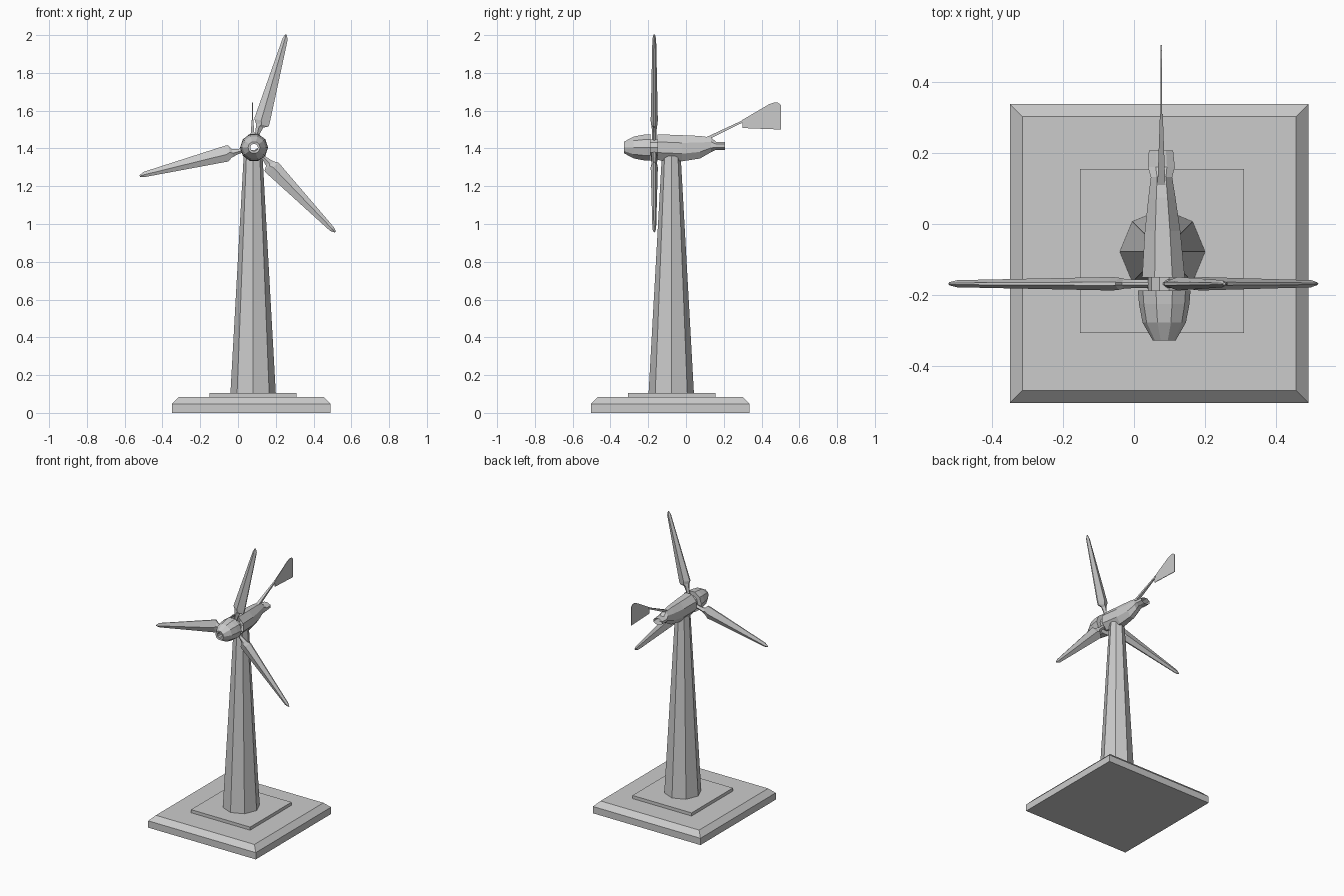
import bpy
import math

if "Cube" in bpy.data.objects:
    bpy.data.objects.remove(bpy.data.objects["Cube"])

CX, CY = 0.08, -0.078      # tower axis
HUB_Z = 1.405              # rotor axis height
ROTOR_Y = -0.168           # rotor plane


def make_mesh(name, verts, faces):
    mesh = bpy.data.meshes.new(name)
    mesh.from_pydata(verts, [], faces)
    mesh.update()
    obj = bpy.data.objects.new(name, mesh)
    bpy.context.collection.objects.link(obj)
    return obj


def loft(name, rings, cap_start=True, cap_end=True):
    """Join equal-sized rings of points with quads."""
    n = len(rings[0])
    verts = [p for ring in rings for p in ring]
    faces = []
    for r in range(len(rings) - 1):
        for i in range(n):
            j = (i + 1) % n
            faces.append((r * n + i, r * n + j, (r + 1) * n + j, (r + 1) * n + i))
    if cap_start:
        faces.append(tuple(reversed(range(n))))
    if cap_end:
        faces.append(tuple(range((len(rings) - 1) * n, len(rings) * n)))
    return make_mesh(name, verts, faces)


def square(cx, cy, half, z):
    return [(cx + sx * half, cy + sy * half, z)
            for sx, sy in ((-1, -1), (1, -1), (1, 1), (-1, 1))]


def circle_z(radius, z, n=8):
    return [(CX + radius * math.cos(2 * math.pi * i / n),
             CY + radius * math.sin(2 * math.pi * i / n), z) for i in range(n)]


def oval_y(cx, y, rx, z_low, z_high, n=8, phase=0.5):
    zc, rz = (z_low + z_high) / 2, (z_high - z_low) / 2
    k = 1 / math.cos(math.pi / n) if phase else 1
    return [(cx + k * rx * math.cos(2 * math.pi * (i + phase) / n), y,
             zc + k * rz * math.sin(2 * math.pi * (i + phase) / n)) for i in range(n)]


# Stepped square base with a bevelled rim
loft("base", [square(0.071, -0.083, h, z)
              for h, z in ((0.42, 0), (0.42, 0.048), (0.385, 0.083))])
loft("plinth", [square(CX - 0.001, CY + 0.002, 0.231, z) for z in (0.08, 0.105)])

# Tapered octagonal tower
loft("tower", [circle_z(0.12, 0.105), circle_z(0.05, 1.36)])

# Nacelle: y, half width, bottom, top
nacelle = ((-0.15, 0.06, 1.338, 1.475), (-0.02, 0.05, 1.332, 1.47),
           (0.075, 0.038, 1.347, 1.466), (0.132, 0.03, 1.38, 1.458),
           (0.16, 0.038, 1.393, 1.435), (0.207, 0.034, 1.393, 1.435))
loft("nacelle", [oval_y(0.083 - 0.02 * (y + 0.15), y, rx, lo, hi)
                 for y, rx, lo, hi in nacelle], False, False)

# Hollow-tipped spinner with its shaft into the nacelle: y, radius
spinner = ((-0.25, 0.02), (-0.326, 0.02), (-0.328, 0.032), (-0.277, 0.061),
           (-0.225, 0.071), (-0.187, 0.074), (-0.187, 0.045), (-0.145, 0.045))
loft("spinner", [oval_y(0.085, y, r, HUB_Z - r, HUB_Z + r, 10, 0)
                 for y, r in spinner], False, False)

# Three blades: distance, left edge, right edge, half thickness
blade = ((0.03, 0.012, -0.012, 0.012), (0.085, 0.013, -0.013, 0.012),
         (0.115, 0.02, -0.021, 0.014), (0.128, 0.024, -0.046, 0.017),
         (0.148, 0.038, -0.047, 0.019), (0.598, 0.007, -0.021, 0.010),
         (0.622, -0.001, -0.009, 0.004))
for k in range(3):
    a = math.radians(74.5 + 120 * k)
    rings = []
    for r, left, right, t in blade:
        mid, half = (left + right) / 2, (left - right) / 2
        ring = []
        for u, v in ((1, -0.25), (1, 0.25), (0.1, 1), (-1, 0.25), (-1, -0.25), (0.1, -1)):
            w = mid + half * u
            ring.append((0.083 + r * math.cos(a) - w * math.sin(a),
                         ROTOR_Y + t * v,
                         HUB_Z + r * math.sin(a) + w * math.cos(a)))
        rings.append(ring)
    loft(f"blade_{k + 1}", rings)

# Tail boom: y, z, half width, half height
boom = ((0.11, 1.452, 0.011, 0.009), (0.31, 1.548, 0.004, 0.006))
loft("tail_boom", [[(0.077 + sx * w, y, z + sz * h)
                    for sx, sz in ((-1, -1), (1, -1), (1, 1), (-1, 1))]
                   for y, z, w, h in boom])

# Thin tail fin
fin = ((0.30, 1.508), (0.503, 1.5), (0.503, 1.628), (0.488, 1.642),
       (0.465, 1.643), (0.44, 1.634), (0.30, 1.552))
loft("tail_fin", [[(0.077 + dx, y, z) for y, z in fin] for dx in (-0.002, 0.002)])
